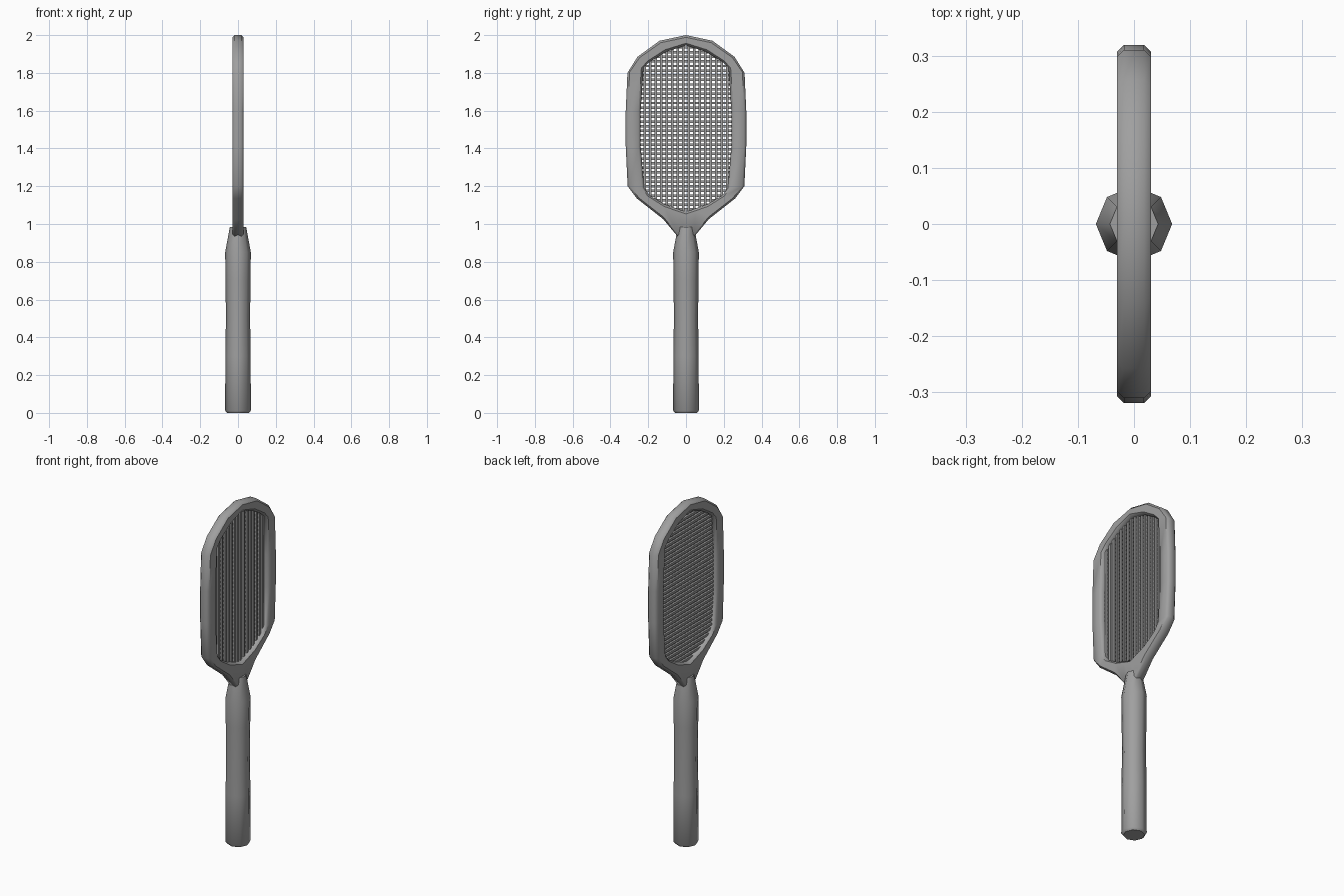
import bpy, bmesh, math

cube = bpy.data.objects.get("Cube")
if cube:
    bpy.data.objects.remove(cube, do_unlink=True)

grey = bpy.data.materials.new("mid grey")
grey.use_nodes = True
colour = (0.35, 0.35, 0.35, 1)
grey.diffuse_color = colour
grey.node_tree.nodes["Principled BSDF"].inputs["Base Color"].default_value = colour


def finish(bm, name, angle=None):
    bmesh.ops.recalc_face_normals(bm, faces=bm.faces)
    mesh = bpy.data.meshes.new(name)
    bm.to_mesh(mesh)
    bm.free()
    mesh.materials.append(grey)
    obj = bpy.data.objects.new(name, mesh)
    bpy.context.collection.objects.link(obj)
    if angle:
        bpy.ops.object.select_all(action="DESELECT")
        obj.select_set(True)
        bpy.context.view_layer.objects.active = obj
        bpy.ops.object.shade_smooth_by_angle(angle=math.radians(angle))
    return obj


def bridge(bm, a, b):
    n = len(a)
    for i in range(n):
        j = (i + 1) % n
        bm.faces.new((a[i], a[j], b[j], b[i]))


# Handle: octagonal grip with a slight waist and tapered throat
bm = bmesh.new()
rings = []
for z, r in [(0, .058), (.012, .068), (.3, .067), (.5, .064), (.7, .066), (.85, .068), (.985, .043)]:
    rings.append([bm.verts.new((r * math.cos(k * math.pi / 4), r * math.sin(k * math.pi / 4), z))
                  for k in range(8)])
for a, b in zip(rings, rings[1:]):
    bridge(bm, a, b)
bm.faces.new(rings[0])
bm.faces.new(rings[-1])
finish(bm, "handle", 46)

# Frame: half outlines (y, z) from crown to throat, mirrored into closed loops
outer = [(0, 2), (.14, 1.97), (.257, 1.885), (.31, 1.8), (.319, 1.6), (.319, 1.41),
         (.309, 1.2), (.26, 1.135), (.12, 1.025), (.045, .935), (0, .935)]
inner = [(0, 1.945), (.105, 1.912), (.19, 1.86), (.225, 1.83), (.24, 1.6), (.24, 1.41),
         (.222, 1.19), (.19, 1.15), (.115, 1.105), (.05, 1.082), (0, 1.065)]


def mirrored(half):
    return half + [(-y, z) for y, z in reversed(half[1:-1])]


bm = bmesh.new()
sections = []
for (oy, oz), (iy, iz) in zip(mirrored(outer), mirrored(inner)):
    bevel = .012 / math.hypot(oy - iy, oz - iz)
    profile = [(0, .018), (bevel, .03), (1 - bevel, .03), (1, .018)]
    profile += [(t, -x) for t, x in reversed(profile)]
    sections.append([bm.verts.new((x, oy + (iy - oy) * t, oz + (iz - oz) * t)) for t, x in profile])
for i, section in enumerate(sections):
    bridge(bm, section, sections[(i + 1) % len(sections)])
finish(bm, "frame", 46)

# Mesh wires: each ends inside the frame
middle = mirrored([((a + c) / 2, (b + d) / 2) for (a, b), (c, d) in zip(outer, inner)])


def span(value, axis):
    """Range of the frame centreline across a line at the given coordinate."""
    hits = []
    for p, q in zip(middle, middle[1:] + middle[:1]):
        if (p[axis] - value) * (q[axis] - value) < 0:
            t = (value - p[axis]) / (q[axis] - p[axis])
            hits.append(p[1 - axis] + t * (q[1 - axis] - p[1 - axis]))
    return min(hits), max(hits)


def wire(bm, centre, size):
    verts = bmesh.ops.create_cube(bm, size=1)["verts"]
    bmesh.ops.scale(bm, vec=size, verts=verts)
    bmesh.ops.translate(bm, vec=centre, verts=verts)


THICK = .013
bm = bmesh.new()
for k in range(-8, 8):
    y = (k + .5) * .029
    low, high = span(y, 0)
    wire(bm, (.005, y, (low + high) / 2), (THICK, THICK, high - low))
finish(bm, "upright_wires")

bm = bmesh.new()
for k in range(36):
    z = 1.077 + k * .0245
    low, high = span(z, 1)
    wire(bm, (-.005, (low + high) / 2, z), (THICK, high - low, THICK))
finish(bm, "cross_wires")
